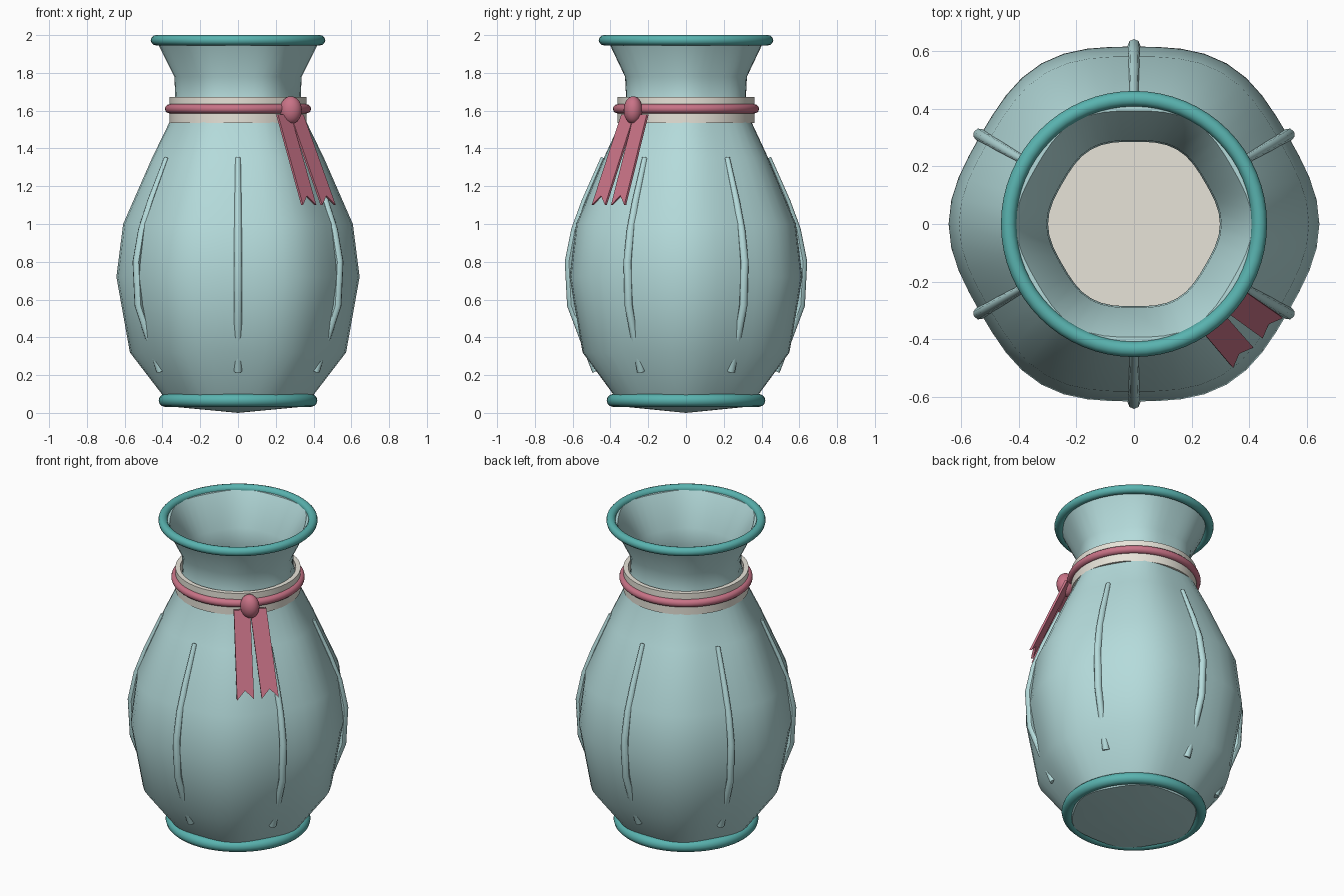
import bpy, bmesh
from math import sin, cos, pi, radians
from mathutils import Vector

if "Cube" in bpy.data.objects:
    bpy.data.objects.remove(bpy.data.objects["Cube"])


def material(name, rgb):
    m = bpy.data.materials.new(name)
    m.diffuse_color = (*rgb, 1)
    m.use_nodes = True
    m.node_tree.nodes["Principled BSDF"].inputs["Base Color"].default_value = m.diffuse_color
    return m


AQUA = material("pale_aqua", (0.46, 0.71, 0.71))
TEAL = material("teal", (0.10, 0.45, 0.43))
PINK = material("rose", (0.58, 0.17, 0.24))
CREAM = material("cream", (0.80, 0.77, 0.69))


def finish(obj, name, mat, angle=40):
    obj.name = name
    obj.data.materials.clear()
    obj.data.materials.append(mat)
    bpy.ops.object.select_all(action='DESELECT')
    obj.select_set(True)
    bpy.context.view_layer.objects.active = obj
    if angle:
        bpy.ops.object.shade_smooth_by_angle(angle=radians(angle))
    return obj


def from_bmesh(bm, name, mat, angle=40):
    bmesh.ops.recalc_face_normals(bm, faces=bm.faces)
    me = bpy.data.meshes.new(name)
    bm.to_mesh(me)
    bm.free()
    obj = bpy.data.objects.new(name, me)
    bpy.context.collection.objects.link(obj)
    return finish(obj, name, mat, angle)


def lathe(name, profile, mat, lobe=0.0, seg=48, closed=False, angle=40):
    """Revolve (radius, z) points; lobe adds a soft six-sided swell."""
    bm = bmesh.new()
    rings = []
    for r, z in profile:
        if r == 0:
            rings.append([bm.verts.new((0, 0, z))] * seg)
            continue
        ring = []
        for i in range(seg):
            a = 2 * pi * i / seg
            q = r * (1 + lobe * cos(6 * a))
            ring.append(bm.verts.new((q * cos(a), q * sin(a), z)))
        rings.append(ring)
    pairs = list(zip(rings, rings[1:]))
    if closed:
        pairs.append((rings[-1], rings[0]))
    for a, b in pairs:
        for i in range(seg):
            j = (i + 1) % seg
            bm.faces.new(list(dict.fromkeys((a[i], a[j], b[j], b[i]))))
    return from_bmesh(bm, name, mat, angle)


def ring(name, z, major, minor, mat):
    bpy.ops.mesh.primitive_torus_add(location=(0, 0, z), major_radius=major,
                                     minor_radius=minor, major_segments=64, minor_segments=12)
    return finish(bpy.context.object, name, mat, 60)


# Lobed vase body: outer wall, lip, then inner wall down to the inside floor
outer = [(0.36, 0.035), (0.395, 0.10), (0.56, 0.32), (0.63, 0.72), (0.595, 1.0),
         (0.445, 1.35), (0.345, 1.56), (0.325, 1.68), (0.33, 1.78), (0.425, 1.975)]
inner = [(r - 0.033, z) for r, z in reversed(outer[1:-1])]
lathe("vase_body", [(0, 0.0)] + outer + [(0.402, 1.975)] + inner + [(0, 0.10)], AQUA, lobe=0.022)

# Cream floor inside
lathe("inside_floor", [(0, 0.09), (0.35, 0.09), (0.35, 0.12), (0, 0.12)], CREAM)

# Rolled rings at lip and foot
ring("lip_ring", 1.973, 0.435, 0.027, TEAL)
ring("foot_ring", 0.066, 0.386, 0.034, TEAL)

# Neck collar and cord
lathe("neck_collar", [(0.335, 1.535), (0.363, 1.535), (0.363, 1.672), (0.335, 1.672)],
      CREAM, closed=True, seg=64, angle=30)
ring("neck_cord", 1.61, 0.363, 0.024, PINK)

# Six raised ribs, partly sinking into the wall near the foot
for k in range(6):
    a = radians(30 + 60 * k)
    pts = [(0.437, 1.35, 0.7), (0.535, 1.12, 0.9), (0.588, 0.97, 1.0), (0.62, 0.80, 1.1),
           (0.608, 0.57, 1.1), (0.546, 0.40, 1.0), (0.475, 0.22, 1.1)]
    cu = bpy.data.curves.new("rib", 'CURVE')
    cu.dimensions = '3D'
    cu.bevel_depth = 0.02
    cu.bevel_resolution = 2
    cu.use_fill_caps = True
    sp = cu.splines.new('POLY')
    sp.points.add(len(pts) - 1)
    for p, (r, z, w) in zip(sp.points, pts):
        p.co = (r * cos(a), r * sin(a), z, 1)
        p.radius = w
    ob = bpy.data.objects.new("rib_%d" % (k + 1), cu)
    bpy.context.collection.objects.link(ob)
    bpy.ops.object.select_all(action='DESELECT')
    ob.select_set(True)
    bpy.context.view_layer.objects.active = ob
    bpy.ops.object.convert(target='MESH')
    finish(bpy.context.object, "rib_%d" % (k + 1), AQUA, 45)

# Knot on the front right of the cord
bpy.ops.mesh.primitive_uv_sphere_add(segments=24, ring_count=14, radius=1, location=(0.28, -0.28, 1.603))
knot = bpy.context.object
knot.scale = (0.058, 0.05, 0.073)
finish(knot, "ribbon_knot", PINK)

# Two swallow-tailed ribbon ends hanging outward from the knot
out = Vector((1, -1, 0)).normalized()
side = Vector((1, 1, 0)).normalized()
for name, top, bottom in (("ribbon_tail_left", -0.045, -0.06), ("ribbon_tail_right", 0.05, 0.085)):
    bm = bmesh.new()
    outline = [(top - 0.048, 0.385, 1.58), (top + 0.048, 0.385, 1.58), (bottom + 0.05, 0.59, 1.10),
               (bottom, 0.57, 1.15), (bottom - 0.05, 0.59, 1.10)]
    layers = [[bm.verts.new(side * s + out * (n + d) + Vector((0, 0, z))) for s, n, z in outline]
              for d in (-0.007, 0.007)]
    bm.faces.new(layers[0])
    bm.faces.new(layers[1])
    for i in range(5):
        j = (i + 1) % 5
        bm.faces.new((layers[0][i], layers[0][j], layers[1][j], layers[1][i]))
    from_bmesh(bm, name, PINK, None)
